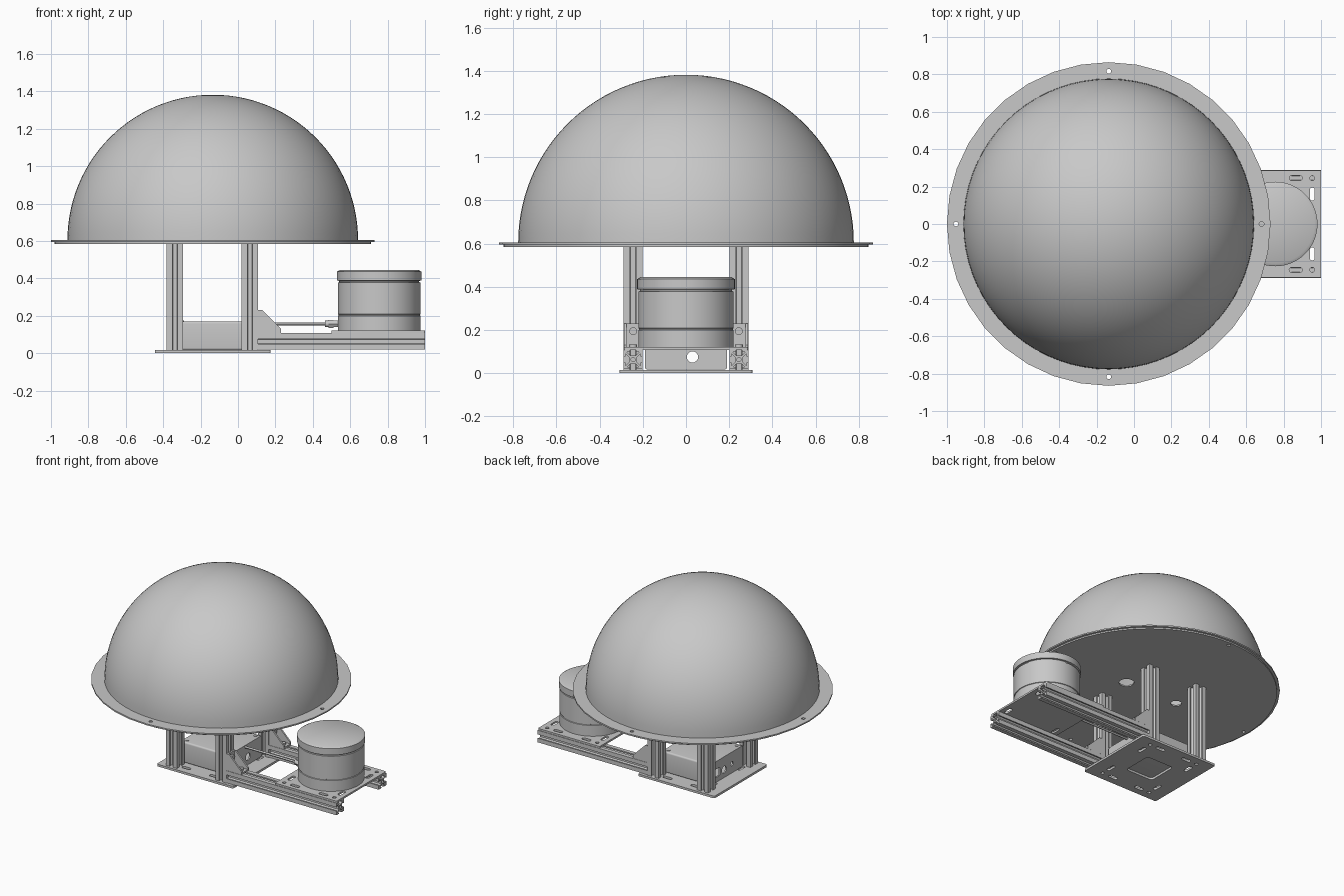
import bpy
import bmesh
from math import pi, cos, sin, radians
from mathutils import Matrix, Vector

cube = bpy.data.objects.get("Cube")
if cube:
    bpy.data.objects.remove(cube)

grey = bpy.data.materials.new("plain_grey")
grey.use_nodes = True
colour = (0.58, 0.58, 0.58, 1)
grey.diffuse_color = colour
grey.node_tree.nodes["Principled BSDF"].inputs["Base Color"].default_value = colour

ALONG_X = Matrix(((0, 0, 1), (1, 0, 0), (0, 1, 0))).to_4x4()  # profile in y, z
ALONG_Y = Matrix.Rotation(pi / 2, 4, 'X')                     # profile in x, z
ALONG_Z = Matrix.Identity(4)
parts = []


def add_part(name, mesh, matrix=ALONG_Z):
    bm = bmesh.new()
    bm.from_mesh(mesh)
    bmesh.ops.remove_doubles(bm, verts=bm.verts, dist=0.0002)
    bmesh.ops.recalc_face_normals(bm, faces=bm.faces)
    bm.to_mesh(mesh)
    bm.free()
    mesh.materials.clear()
    mesh.materials.append(grey)
    obj = bpy.data.objects.new(name, mesh)
    bpy.context.collection.objects.link(obj)
    obj.matrix_world = matrix
    parts.append(obj)


def extrude(name, loops, depth, centre, axis=ALONG_Z):
    """Fill the first loop, leave the others as holes, and extrude."""
    curve = bpy.data.curves.new(name, 'CURVE')
    curve.dimensions = '2D'
    curve.fill_mode = 'BOTH'
    curve.extrude = depth / 2
    for loop in loops:
        spline = curve.splines.new('POLY')
        spline.points.add(len(loop) - 1)
        spline.use_cyclic_u = True
        for point, (u, v) in zip(spline.points, loop):
            point.co = (u, v, 0, 1)
    temp = bpy.data.objects.new(name + "_curve", curve)
    bpy.context.collection.objects.link(temp)
    graph = bpy.context.evaluated_depsgraph_get()
    mesh = bpy.data.meshes.new_from_object(temp.evaluated_get(graph))
    bpy.data.objects.remove(temp)
    add_part(name, mesh, Matrix.Translation(centre) @ axis)


def lathe(name, profile, x, steps=64):
    bm = bmesh.new()
    verts = [bm.verts.new((r, 0, z)) for r, z in profile]
    edges = [bm.edges.new(pair) for pair in zip(verts, verts[1:])]
    bmesh.ops.spin(bm, geom=verts + edges, cent=(0, 0, 0), axis=(0, 0, 1),
                   angle=2 * pi, steps=steps)
    mesh = bpy.data.meshes.new(name)
    bm.to_mesh(mesh)
    bm.free()
    add_part(name, mesh, Matrix.Translation((x, 0, 0)))


def circle(u, v, r, n=20):
    return [(u + r * cos(2 * pi * i / n), v + r * sin(2 * pi * i / n)) for i in range(n)]


def rounded(u, v, hw, hh, r, n=5):
    """Rounded rectangle; with r equal to a half side it is a slot."""
    loop = []
    for k, (su, sv) in enumerate(((1, 1), (-1, 1), (-1, -1), (1, -1))):
        for i in range(n + 1):
            a = pi / 2 * (k + i / n)
            p = (u + su * (hw - r) + r * cos(a), v + sv * (hh - r) + r * sin(a))
            if not loop or (Vector(p) - Vector(loop[-1])).length > 0.0005:
                loop.append(p)
    return loop


def corner_holes(u, v):
    """A round hole and two slots near each plate corner."""
    holes = []
    for su in (-1, 1):
        for sv in (-1, 1):
            holes += [circle(su * u, sv * v, 0.013, 12),
                      rounded(su * (u - 0.088), sv * v, 0.035, 0.013, 0.0129),
                      rounded(su * u, sv * (v - 0.085), 0.013, 0.035, 0.0129)]
    return holes


# Slotted square bar profile
half, slot, lip, wide, core, inner = 0.044, 0.014, 0.009, 0.028, 0.018, 0.011
side = [(half, -half), (half, -slot), (half - lip, -slot), (half - lip, -wide),
        (core, -inner), (core, inner), (half - lip, wide), (half - lip, slot), (half, slot)]
bar = []
for turn in range(4):
    for u, v in side:
        bar.append((u, v))
    side = [(-v, u) for u, v in side]
bar_loops = [bar, circle(0, 0, 0.01, 12)]

CX = -0.135       # dome centre
BAR_Y = 0.245     # bar offset from the middle
MOTOR_X = 0.755

# Dome, its rim and the disc below
lathe("dome", [(0.777 * cos(a), 0.605 + 0.777 * sin(a))
               for a in (pi / 2 * i / 28 for i in range(29))], CX, 72)
screw_holes = [circle(0.817 * cos(k * pi / 2), 0.817 * sin(k * pi / 2), 0.013, 12)
               for k in range(4)]
extrude("dome_rim", [circle(0, 0, 0.865, 36), circle(0, 0, 0.772, 72)] + screw_holes,
        0.01, (CX, 0, 0.6))
extrude("dome_floor", [circle(0, 0, 0.846, 72), circle(0.2, 0, 0.05), circle(-0.23, 0, 0.036)]
        + screw_holes, 0.01, (CX, 0, 0.59))

# Base plate with a window
extrude("base_plate", [rounded(0, 0, 0.31, 0.307, 0.012), rounded(0, 0, 0.11, 0.11, 0.02)]
        + corner_holes(0.2, BAR_Y), 0.016, (CX, 0, 0.008))

# Posts, rails and corner brackets
for y, label in ((-BAR_Y, "right"), (BAR_Y, "left")):
    for x in (-0.337, 0.064):
        extrude("post_" + label, bar_loops, 0.569, (x, y, 0.3005))
    extrude("rail_" + label, bar_loops, 0.892, (0.554, y, 0.063), ALONG_X)
    web = [(0.108, 0.108), (0.23, 0.108), (0.23, 0.13), (0.13, 0.23), (0.108, 0.23)]
    for dy in (-0.037, 0.037):
        extrude("bracket_web", [web], 0.012, (0, y + dy, 0), ALONG_Y)
    extrude("bracket_upright", [rounded(0, 0, 0.042, 0.061, 0.002)], 0.012,
            (0.114, y, 0.169), ALONG_X)
    extrude("bracket_foot", [rounded(0, 0, 0.061, 0.042, 0.002)], 0.012, (0.169, y, 0.114))
    extrude("bracket_screw", [circle(0, 0, 0.018, 16)], 0.014, (0.126, y, 0.195), ALONG_X)
    extrude("bracket_screw", [circle(0, 0, 0.018, 16)], 0.014, (0.195, y, 0.126))

# Hollow control box between the posts
extrude("box_shell", [rounded(0, 0, 0.19, 0.0765, 0.012), rounded(0, 0, 0.18, 0.0665, 0.01)],
        0.37, (CX, 0, 0.0935), ALONG_X)
outline = rounded(0, 0, 0.19, 0.0765, 0.012)
port = circle(0.03, -0.018, 0.026)
extrude("box_front_panel", [outline, port], 0.01, (CX + 0.19, 0, 0.0935), ALONG_X)
extrude("box_back_panel", [outline, port, rounded(0.11, -0.01, 0.03, 0.03, 0.004),
                           circle(-0.06, -0.01, 0.016)],
        0.01, (CX - 0.19, 0, 0.0935), ALONG_X)
for sx in (-1, 1):
    for sy in (-1, 1):
        extrude("box_screw", [circle(0, 0, 0.012, 12)], 0.004,
                (CX + sx * 0.165, sy * 0.16, 0.172))

# Motor plate and motor
extrude("motor_plate", [rounded(0, 0, 0.25, 0.287, 0.008)] + corner_holes(0.203, BAR_Y),
        0.013, (0.75, 0, 0.1145))
lathe("motor", [(0, 0.121), (0.221, 0.121), (0.221, 0.2), (0.217, 0.202), (0.217, 0.207),
                (0.221, 0.209), (0.221, 0.378), (0.214, 0.38), (0.214, 0.387),
                (0.226, 0.389), (0.226, 0.436), (0.21, 0.445), (0, 0.445)], MOTOR_X)

# Cable and its gland
for name, x0, x1, r, n in (("cable", 0.06, 0.47, 0.008, 12), ("gland_tip", 0.465, 0.485, 0.017, 16),
                           ("gland_nut", 0.485, 0.51, 0.025, 6), ("gland_base", 0.51, 0.545, 0.02, 6)):
    extrude(name, [circle(0, 0, r, n)], x1 - x0, ((x0 + x1) / 2, 0, 0.157), ALONG_X)

# Smooth round parts and keep edges sharp
bpy.ops.object.select_all(action='DESELECT')
for obj in parts:
    obj.select_set(True)
bpy.context.view_layer.objects.active = parts[0]
bpy.ops.object.shade_smooth_by_angle(angle=radians(30))
